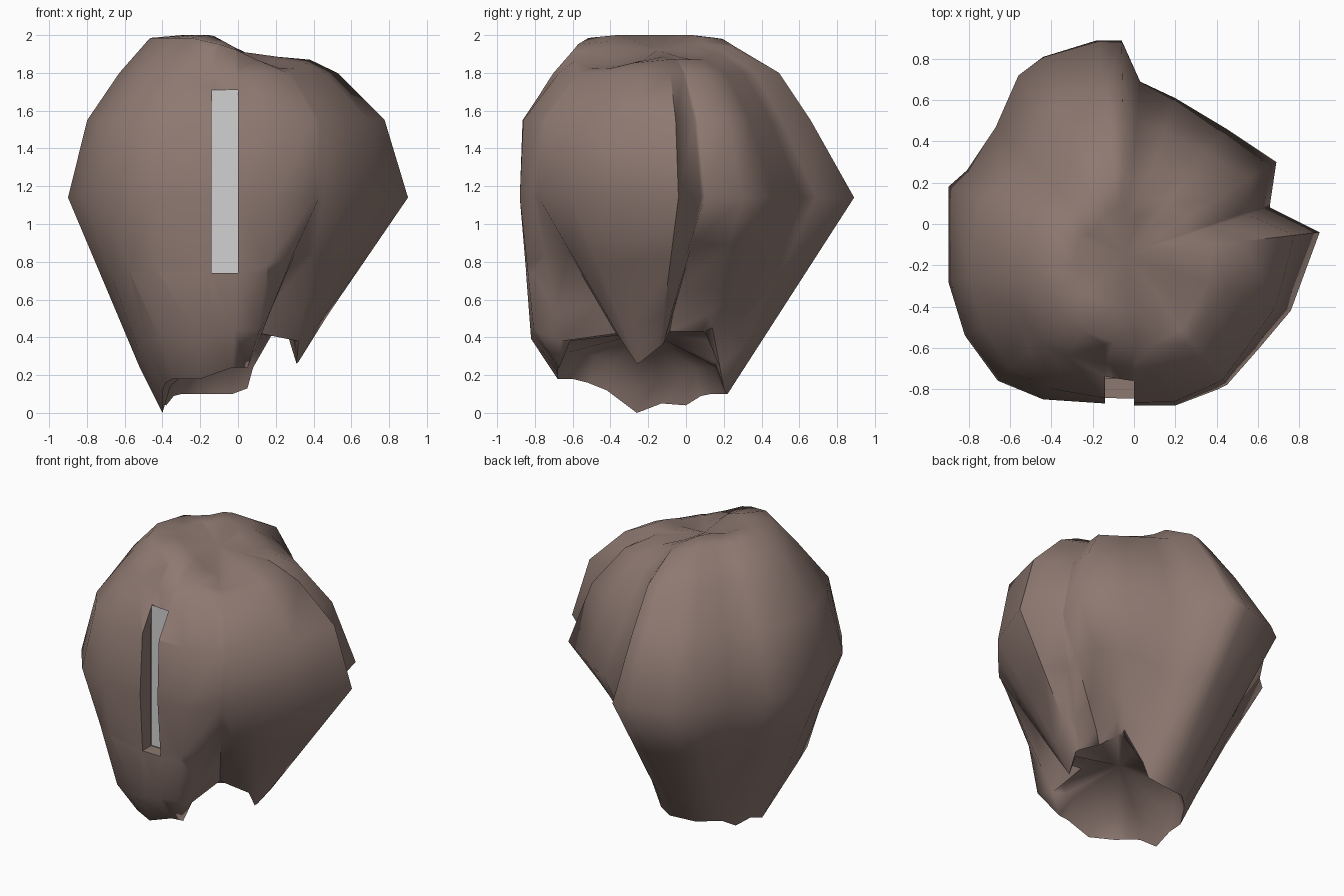
import bpy, bmesh, math
from mathutils import Vector

if "Cube" in bpy.data.objects:
    bpy.data.objects.remove(bpy.data.objects["Cube"])

def material(name, rgb):
    m = bpy.data.materials.new(name)
    m.diffuse_color = (*rgb, 1)
    m.use_nodes = True
    m.node_tree.nodes["Principled BSDF"].inputs["Base Color"].default_value = m.diffuse_color
    return m

brown = material("dusty brown", (0.27, 0.19, 0.165))
grey = material("light grey", (0.64, 0.64, 0.64))

# Locks, counter-clockwise: widest point x, y (at z 1.14), then tip x, y, z
LOCKS = [
    (-.44, -.85, -.35, -.60, .18), (-.14, -.87, -.20, -.68, .18),
    (0, -.88, -.03, -.68, .24), (.20, -.88, .05, -.67, .24),
    (.41, -.80, .11, -.66, .38), (.43, -.79, .12, -.37, .42),
    (.45, -.78, .32, -.34, .38), (.60, -.61, .31, -.26, .26),
    (.76, -.42, .32, -.24, .27), (.90, -.04, .36, -.14, .35),
    (.66, .08, .35, -.12, .36), (.66, .10, .25, -.07, .52),
    (.69, .30, .24, .12, .52), (.45, .46, .20, .14, .45),
    (.20, .61, .08, .18, .24), (.03, .69, .05, .20, .13),
    (-.06, .89, -.03, .22, .10), (-.18, .89, -.12, .21, .10),
    (-.44, .81, -.22, .20, .10), (-.56, .72, -.30, .13, .10),
    (-.67, .47, -.34, .08, .09), (-.81, .26, -.38, 0, .04),
    (-.90, .18, -.40, -.13, .05), (-.90, -.28, -.40, -.26, 0),
    (-.82, -.54, -.40, -.42, .12), (-.66, -.76, -.38, -.52, .16)]
CROWN = Vector((-.04, -.15, 1.92))

def column(x, y, tx, ty, tz):
    """One strand line from its tip up to the rim around the crown."""
    wide, tip = Vector((x, y, 1.14)), Vector((tx, ty, tz))
    d = Vector((x - CROWN.x, y - CROWN.y)).normalized()
    front, right = max(0, -d.y), max(0, d.x)
    k = abs(2 * d.x * d.y) * (d.x < 0)
    valley = (2 * d.x * d.y) ** 2 * (d.x > 0 and d.y < 0)
    pts = [tip]
    for t, bulge in ((.22, .10), (.6, .05)):
        b = bulge * front * (x < .3)
        pts.append(tip.lerp(wide, t) + Vector((d.x, d.y, 0)) * b)
    pts.append(wide)
    for z, f in ((1.55, (.88 - .10 * d.y) * (1 - .05 * k)),
                 (1.8, (.69 - .07 * d.y - .08 * right) * (1 - .08 * k - .06 * valley)),
                 (2.0, (.50 - .11 * d.y - .04 * right) * (1 - .14 * k))):
        px, py = CROWN.x + (x - CROWN.x) * f, CROWN.y + (y - CROWN.y) * f
        if z == 2.0:
            z = 1.985 - .115 * min(1, max(0, (px + .2) / .35)) - .05 * valley
        pts.append(Vector((px, py, z)))
    # rounded top that dips at the crown
    mid = CROWN.lerp(pts[-1], .6)
    mid.z = pts[-1].z + .015
    pts.append(mid)
    return pts

# Hair shell with a recessed underside
bm = bmesh.new()
grid = [[bm.verts.new(p) for p in column(*l)] for l in LOCKS]
top = bm.verts.new(CROWN)
centre = Vector((-.05, -.2, .43))
under = bm.verts.new(centre)
inner = []
for c in grid:
    p = c[0].co.lerp(centre, .12)
    p.z = min(.43, c[0].co.z + .14)
    inner.append(bm.verts.new(p))
for i, a in enumerate(grid):
    j = (i + 1) % len(grid)
    b = grid[j]
    for r in range(len(a) - 1):
        bm.faces.new((a[r], b[r], b[r + 1], a[r + 1]))
    bm.faces.new((a[-1], b[-1], top))
    bm.faces.new((b[0], a[0], inner[i], inner[j]))
    bm.faces.new((inner[j], inner[i], under))

# Front slot: slice the front faces, remove the opening, pull its rim inwards
X0, X1, Z0, Z1, BACK = -.14, 0, .74, 1.71, -.75

def near_slot():
    out = []
    for f in bm.faces:
        c = f.calc_center_median()
        if c.y < -.55 and -.5 < c.x < .2 and .4 < c.z < 1.9:
            out.append(f)
    return out

bmesh.ops.triangulate(bm, faces=near_slot())
for co, no in (((X0, 0, 0), (1, 0, 0)), ((X1, 0, 0), (1, 0, 0)),
               ((0, 0, Z0), (0, 0, 1)), ((0, 0, Z1), (0, 0, 1))):
    fs = near_slot()
    geom = fs + list({e for f in fs for e in f.edges}) + list({v for f in fs for v in f.verts})
    bmesh.ops.bisect_plane(bm, geom=geom, dist=1e-4, plane_co=co, plane_no=no)
hole = []
for f in near_slot():
    c = f.calc_center_median()
    if X0 < c.x < X1 and Z0 < c.z < Z1:
        hole.append(f)
bmesh.ops.delete(bm, geom=hole, context='FACES')
rim = [e for e in bm.edges if e.is_boundary
       and all(X0 - .01 < v.co.x < X1 + .01 and Z0 - .01 < v.co.z < Z1 + .01 for v in e.verts)]
ext = bmesh.ops.extrude_edge_only(bm, edges=rim)
for v in ext["geom"]:
    if isinstance(v, bmesh.types.BMVert):
        v.co.y = max(BACK, v.co.y)

def add_object(name, bm, mat):
    me = bpy.data.meshes.new(name)
    bm.to_mesh(me)
    bm.free()
    me.materials.append(mat)
    ob = bpy.data.objects.new(name, me)
    bpy.context.collection.objects.link(ob)
    return ob

hair = add_object("hair_shell", bm, brown)
bpy.context.view_layer.objects.active = hair
hair.select_set(True)
bpy.ops.object.shade_smooth_by_angle(angle=math.radians(65))

# Grey plate at the back of the slot
bm = bmesh.new()
bm.faces.new([bm.verts.new((x, BACK + .005, z)) for x, z in
              ((X0, Z0), (X1, Z0), (X1, Z1), (X0, Z1))])
add_object("slot_plate", bm, grey)
